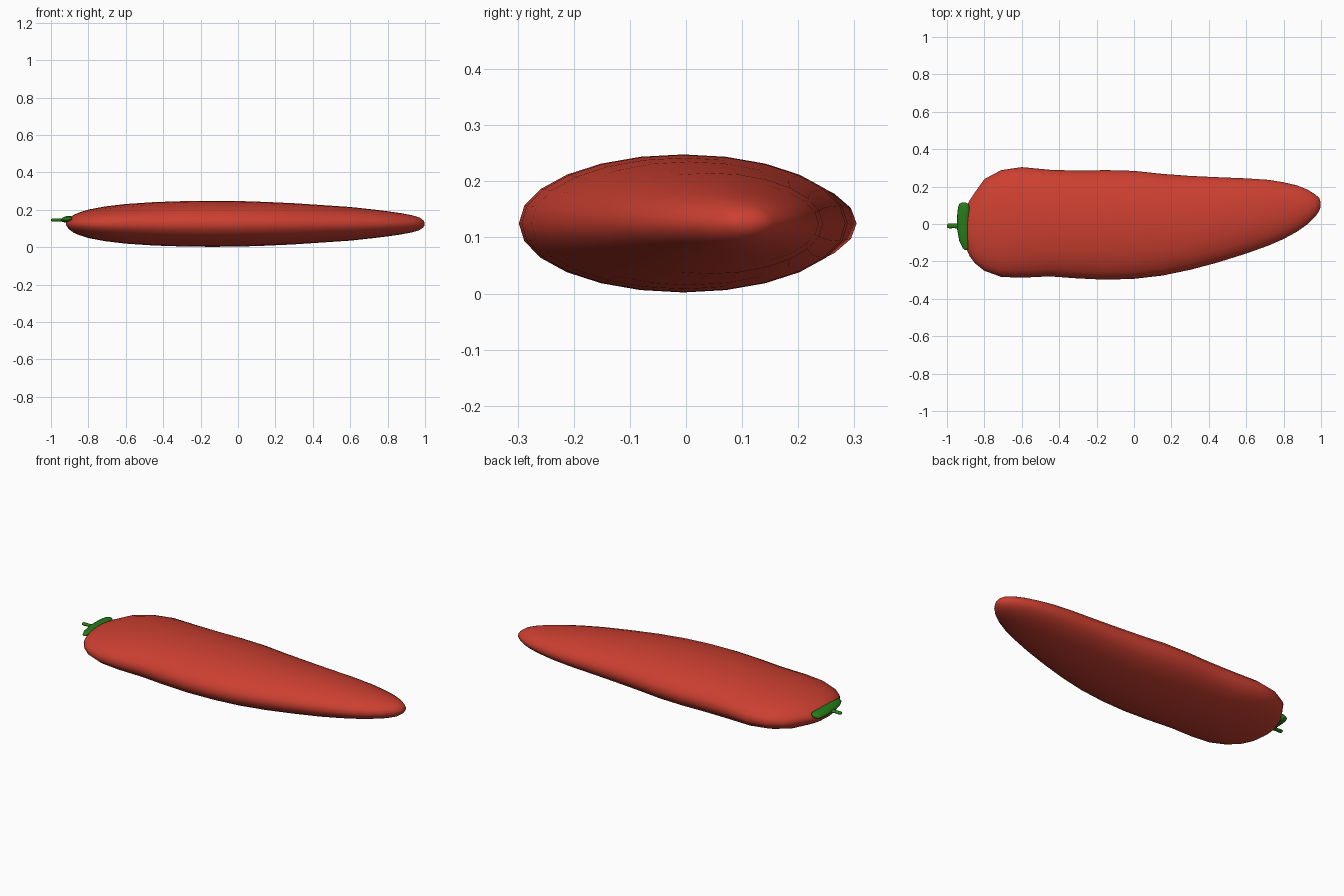
import bpy, bmesh, math
from mathutils import Vector


def material(name, colour):
    m = bpy.data.materials.new(name)
    m.diffuse_color = (*colour, 1)
    return m


def loft(name, sections, u, v, sides, mat):
    """Skin elliptical rings: each section is (centre, radius along u, radius along v)."""
    bm = bmesh.new()
    u, v = Vector(u), Vector(v)
    rings = []
    for centre, ru, rv in sections:
        ring = []
        for i in range(sides):
            a = 2 * math.pi * i / sides
            ring.append(bm.verts.new(Vector(centre) + u * ru * math.cos(a) + v * rv * math.sin(a)))
        rings.append(ring)
    for a, b in zip(rings, rings[1:]):
        for i in range(sides):
            j = (i + 1) % sides
            bm.faces.new((a[i], a[j], b[j], b[i]))
    bm.faces.new(rings[0])
    bm.faces.new(rings[-1])
    bmesh.ops.recalc_face_normals(bm, faces=bm.faces)
    for f in bm.faces:
        f.smooth = True
    me = bpy.data.meshes.new(name)
    bm.to_mesh(me)
    bm.free()
    me.materials.append(mat)
    ob = bpy.data.objects.new(name, me)
    bpy.context.collection.objects.link(ob)
    return ob


red = material("pepper_red", (0.6, 0.05, 0.03))
green = material("stem_green", (0.02, 0.2, 0.01))

# Pepper body: x, lower y, upper y, half height
profile = [
    (-0.92, -0.03, 0.01, 0.006), (-0.905, -0.11, 0.07, 0.028), (-0.88, -0.17, 0.125, 0.047),
    (-0.85, -0.21, 0.17, 0.06), (-0.80, -0.25, 0.24, 0.076), (-0.71, -0.283, 0.288, 0.093),
    (-0.60, -0.287, 0.304, 0.106), (-0.45, -0.28, 0.29, 0.116), (-0.30, -0.291, 0.285, 0.121),
    (-0.15, -0.298, 0.288, 0.123), (0.0, -0.293, 0.284, 0.122), (0.15, -0.276, 0.268, 0.117),
    (0.30, -0.245, 0.257, 0.11), (0.45, -0.205, 0.25, 0.10), (0.60, -0.158, 0.244, 0.09),
    (0.72, -0.115, 0.236, 0.077), (0.80, -0.08, 0.223, 0.067), (0.87, -0.042, 0.207, 0.057),
    (0.93, 0.0, 0.183, 0.046), (0.97, 0.04, 0.157, 0.034), (0.99, 0.07, 0.14, 0.02),
    (0.998, 0.09, 0.115, 0.007),
]
loft("pepper_body", [((x, (lo + hi) / 2, 0.125), (hi - lo) / 2, h) for x, lo, hi, h in profile],
     (0, 1, 0), (0, 0, 1), 24, red)

# Green cap: flattened bar lying across the shoulder, tilted to follow it
cap = [(-0.14, -0.897, 0.006), (-0.13, -0.901, 0.015), (-0.09, -0.91, 0.025), (-0.02, -0.915, 0.033),
       (0.05, -0.913, 0.033), (0.09, -0.91, 0.032), (0.108, -0.91, 0.024), (0.116, -0.91, 0.008)]
loft("stem_cap", [((x, y, 0.15), r, r * 0.5) for y, x, r in cap],
     (0.97, 0, 0.2), (-0.2, 0, 0.97), 16, green)

# Stem: short stalk with a rounded end
stalk = [(-1.0, 0.005), (-0.997, 0.011), (-0.985, 0.014), (-0.965, 0.012), (-0.945, 0.014), (-0.92, 0.02)]
loft("stem_stalk", [((x, -0.01, 0.145), r, r * 0.6) for x, r in stalk],
     (0, 1, 0), (0, 0, 1), 12, green)
